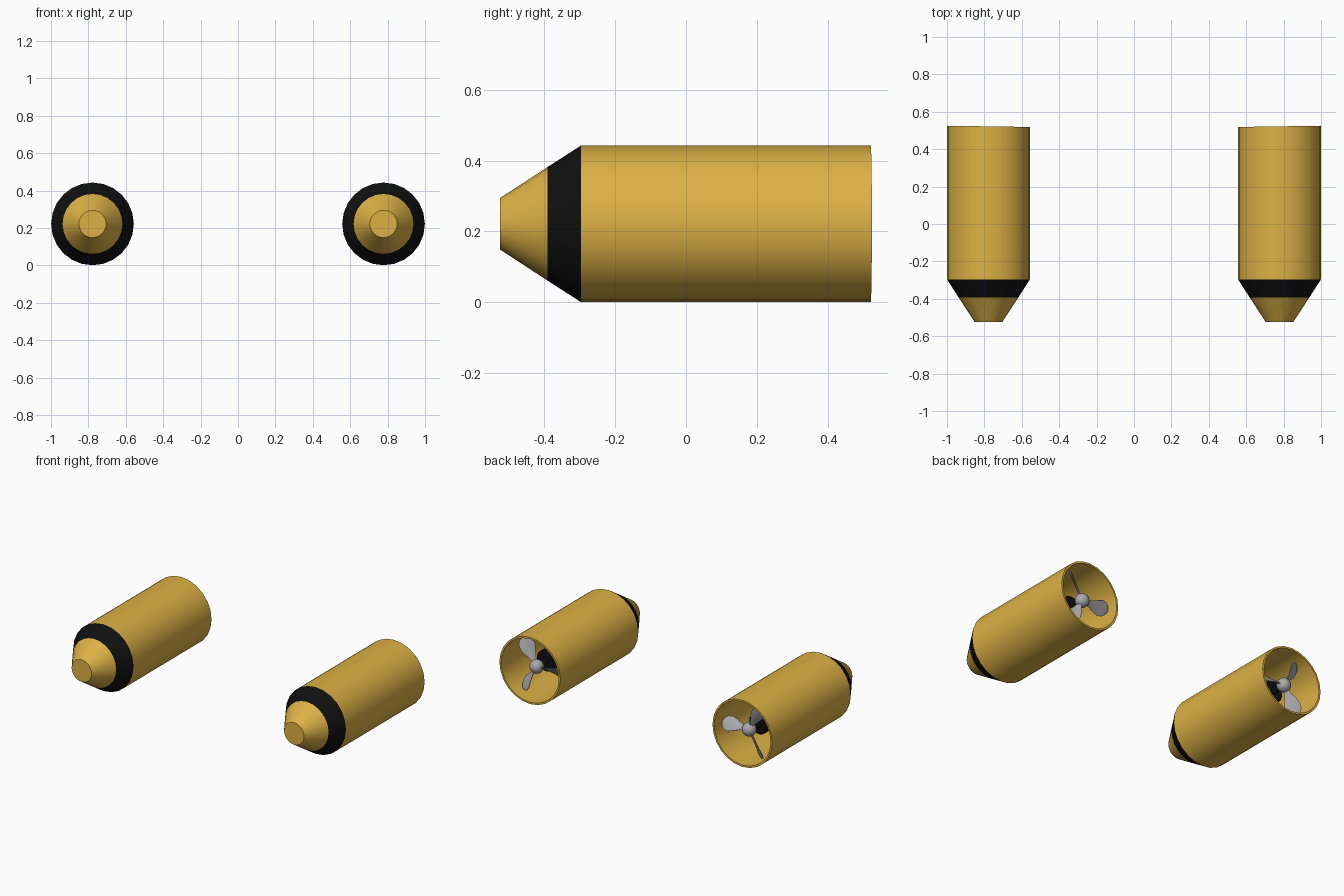
import bpy, bmesh, math
from mathutils import Matrix, Vector

if "Cube" in bpy.data.objects:
    bpy.data.objects.remove(bpy.data.objects["Cube"])

SIDES = 24
CX, CZ, R = 0.778, 0.2215, 0.221


def material(name, rgb):
    m = bpy.data.materials.new(name)
    m.diffuse_color = (*rgb, 1)
    m.use_nodes = True
    m.node_tree.nodes["Principled BSDF"].inputs["Base Color"].default_value = m.diffuse_color
    return m


YELLOW = material("yellow_paint", (0.72, 0.44, 0.06))
BLACK = material("black_paint", (0.005, 0.005, 0.005))
GREY = material("grey_metal", (0.4, 0.4, 0.42))


def finish(bm, name, mat, loc, angle=25):
    bmesh.ops.remove_doubles(bm, verts=bm.verts, dist=1e-5)
    bmesh.ops.recalc_face_normals(bm, faces=bm.faces)
    me = bpy.data.meshes.new(name)
    bm.to_mesh(me)
    bm.free()
    me.materials.append(mat)
    ob = bpy.data.objects.new(name, me)
    bpy.context.collection.objects.link(ob)
    ob.location = loc
    bpy.ops.object.select_all(action='DESELECT')
    ob.select_set(True)
    bpy.context.view_layer.objects.active = ob
    bpy.ops.object.shade_smooth_by_angle(angle=math.radians(angle))
    return ob


def lathe(name, profile, mat, loc, closed=False, sides=SIDES, skew=0):
    """Spin (y, radius) points about the y axis; skew tilts the rear rim."""
    bm = bmesh.new()
    rings = []
    for y, r in profile:
        ring = []
        for i in range(sides):
            a = 2 * math.pi * i / sides
            x, z = r * math.sin(a), r * math.cos(a)
            ring.append(bm.verts.new((x, y + (skew * x if y > 0.5 else 0), z)))
        rings.append(ring)
    pairs = list(zip(rings, rings[1:]))
    if closed:
        pairs.append((rings[-1], rings[0]))
    for a, b in pairs:
        for i in range(sides):
            j = (i + 1) % sides
            bm.faces.new((a[i], a[j], b[j], b[i]))
    if not closed:
        bm.faces.new(rings[0])
    return finish(bm, name, mat, loc)


def propeller(name, loc, phase):
    # stations along the blade: radius, chord, pitch in degrees
    stations = [(0.02, 0.03, 32), (0.06, 0.042, 38), (0.10, 0.075, 45),
                (0.135, 0.098, 50), (0.165, 0.09, 54), (0.185, 0.06, 56),
                (0.194, 0.022, 57)]
    bm = bmesh.new()
    for k in range(3):
        turn = Matrix.Rotation(-math.radians(phase + 120 * k), 4, 'Y')
        rows = []
        for r, chord, pitch in stations:
            p = math.radians(pitch)
            row = []
            for side in (1, -1):
                for s in (-0.5, -0.25, 0, 0.25, 0.5)[::side]:
                    t = side * 0.006 * (1 - 3 * s * s)
                    c = s * chord
                    v = Vector((r, c * math.cos(p) + t * math.sin(p),
                                -c * math.sin(p) + t * math.cos(p)))
                    row.append(bm.verts.new(turn @ v))
            rows.append(row)
        n = len(rows[0])
        for a, b in zip(rows, rows[1:]):
            for i in range(n):
                bm.faces.new((a[i], a[(i + 1) % n], b[(i + 1) % n], b[i]))
        bm.faces.new(rows[0])
        bm.faces.new(rows[-1])
    # round hub
    bmesh.ops.create_uvsphere(bm, u_segments=20, v_segments=12, radius=0.044)
    return finish(bm, name, GREY, loc, 40)


for label, sx, phase in (("left", -1, 0), ("right", 1, 180)):
    loc = (sx * CX, 0, CZ)
    # open duct with a thin wall
    lathe(label + "_duct", [(-0.297, R), (0.522, R), (0.522, R - 0.012), (-0.297, R - 0.012)],
          YELLOW, loc, closed=True, skew=sx * 0.015)
    # black band on the taper
    lathe(label + "_band", [(-0.392, 0.16), (-0.297, R), (-0.297, R - 0.012), (-0.392, 0.148)],
          BLACK, loc, closed=True)
    # flat-ended nose
    lathe(label + "_nose", [(-0.525, 0.073), (-0.392, 0.16)], YELLOW, loc)
    # motor housing and shaft inside the duct
    lathe(label + "_motor", [(-0.39, 0.07), (0.35, 0.07), (0.36, 0.06), (0.36, 0.02),
                             (0.45, 0.02)], BLACK, loc)
    propeller(label + "_propeller", (loc[0], 0.45, CZ), phase)
